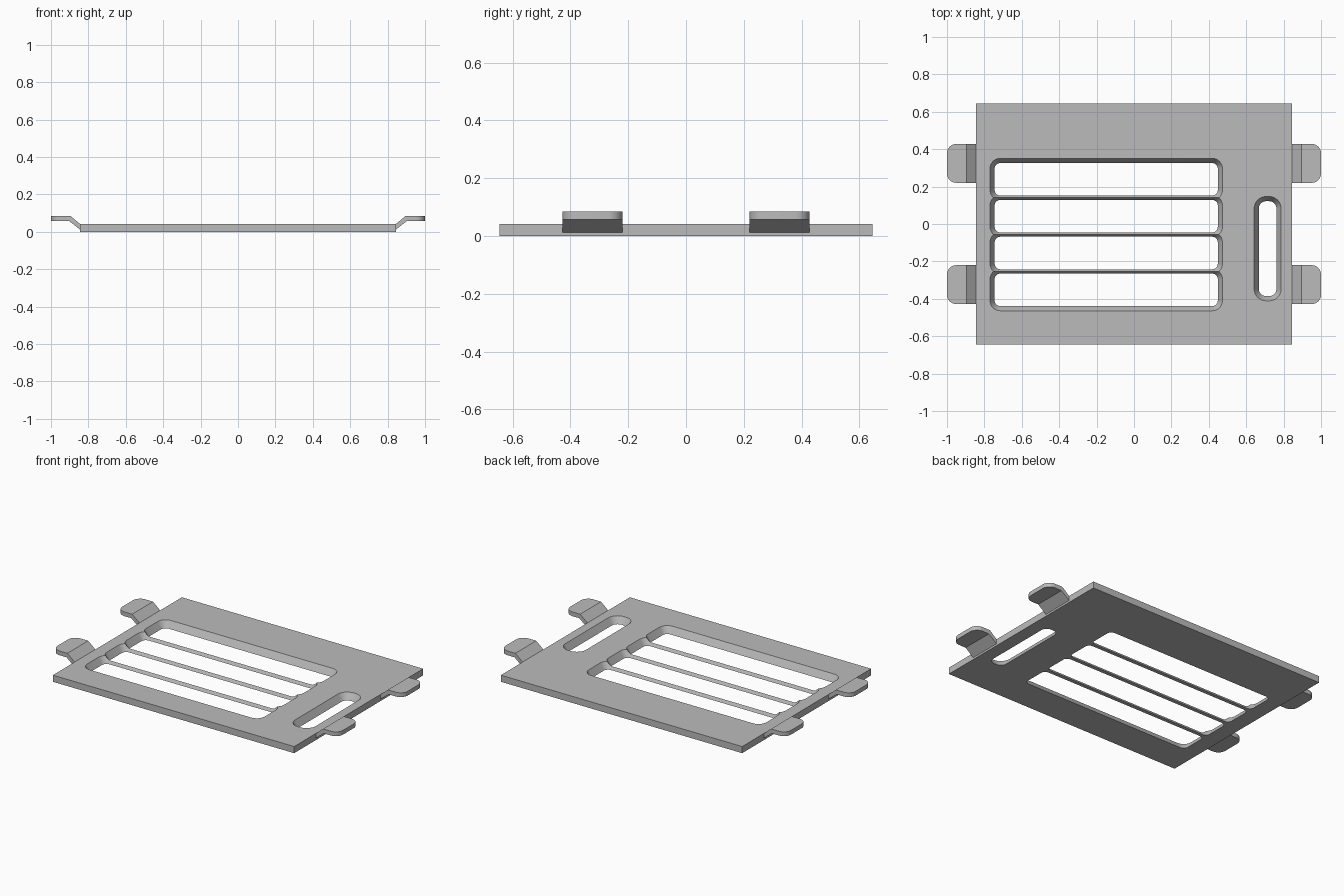
import bpy, bmesh, math

if "Cube" in bpy.data.objects:
    bpy.data.objects.remove(bpy.data.objects["Cube"])

THICK = 0.042
TAPER = 0.025

grey = bpy.data.materials.new("plain grey")
grey.use_nodes = True
colour = (0.5, 0.5, 0.5, 1)
grey.diffuse_color = colour
grey.node_tree.nodes["Principled BSDF"].inputs["Base Color"].default_value = colour


def make_object(name, bm):
    bmesh.ops.recalc_face_normals(bm, faces=bm.faces)
    mesh = bpy.data.meshes.new(name)
    bm.to_mesh(mesh)
    bm.free()
    mesh.materials.append(grey)
    obj = bpy.data.objects.new(name, mesh)
    bpy.context.collection.objects.link(obj)
    return obj


def activate(obj):
    bpy.ops.object.select_all(action="DESELECT")
    obj.select_set(True)
    bpy.context.view_layer.objects.active = obj


def rounded_rect(x0, x1, y0, y1, r, steps=8):
    corners = [(x1 - r, y1 - r), (x0 + r, y1 - r), (x0 + r, y0 + r), (x1 - r, y0 + r)]
    points = []
    for quarter, (cx, cy) in enumerate(corners):
        for i in range(steps + 1):
            a = (quarter + i / steps) * math.pi / 2
            points.append((cx + r * math.cos(a), cy + r * math.sin(a)))
    return points


def tapered_cutter(name, x0, x1, y0, y1, r):
    """Rounded opening, given at the underside, that widens towards the top."""
    bm = bmesh.new()
    loops = []
    for z in (-0.01, THICK + 0.01):
        g = TAPER * z / THICK
        outline = rounded_rect(x0 - g, x1 + g, y0 - g, y1 + g, r + g)
        loops.append([bm.verts.new((x, y, z)) for x, y in outline])
    low, high = loops
    n = len(low)
    bm.faces.new(low)
    bm.faces.new(high)
    for i in range(n):
        j = (i + 1) % n
        bm.faces.new((low[i], low[j], high[j], high[i]))
    return make_object(name, bm)


# Flat panel
bm = bmesh.new()
bmesh.ops.create_cube(bm, size=1)
for v in bm.verts:
    v.co = (v.co.x * 1.69, v.co.y * 1.29, (v.co.z + 0.5) * THICK)
panel = make_object("panel", bm)

# Four long openings whose sloping walls meet as thin bars, and one side opening
cutters = []
for i in range(4):
    y0 = -0.439 + i * 0.197
    cutters.append(tapered_cutter("long_opening_cutter", -0.745, 0.448, y0, y0 + 0.174, 0.03))
cutters.append(tapered_cutter("side_opening_cutter", 0.667, 0.762, -0.386, 0.122, 0.04))
for cutter in cutters:
    mod = panel.modifiers.new("opening", "BOOLEAN")
    mod.operation = "DIFFERENCE"
    mod.solver = "EXACT"
    mod.object = cutter
    activate(panel)
    bpy.ops.object.modifier_apply(modifier=mod.name)
    bpy.data.objects.remove(cutter)
bpy.ops.object.shade_smooth_by_angle(angle=math.radians(30))

# Raised clip tabs: a bent profile extruded along y, with rounded outer corners
PROFILE = [(0.845, 0.012), (0.902, 0.057), (1.0, 0.057),
           (1.0, 0.084), (0.895, 0.084), (0.845, 0.042)]


def clip_tab(name, side, y):
    bm = bmesh.new()
    face = bm.faces.new([bm.verts.new((side * x, y - 0.104, z)) for x, z in PROFILE])
    ext = bmesh.ops.extrude_face_region(bm, geom=[face])
    moved = [e for e in ext["geom"] if isinstance(e, bmesh.types.BMVert)]
    bmesh.ops.translate(bm, verts=moved, vec=(0, 0.208, 0))
    tips = [e for e in bm.edges
            if all(abs(v.co.x) > 0.99 for v in e.verts)
            and abs(e.verts[0].co.z - e.verts[1].co.z) > 0.01]
    bmesh.ops.bevel(bm, geom=tips, offset=0.05, segments=8, profile=0.5, affect="EDGES")
    tab = make_object(name, bm)
    activate(tab)
    bpy.ops.object.shade_smooth_by_angle(angle=math.radians(30))


for side, side_name in ((1, "left"), (-1, "right")):
    for y, end_name in ((-0.324, "front"), (0.324, "back")):
        clip_tab(f"{end_name}_{side_name}_clip_tab", side, y)
